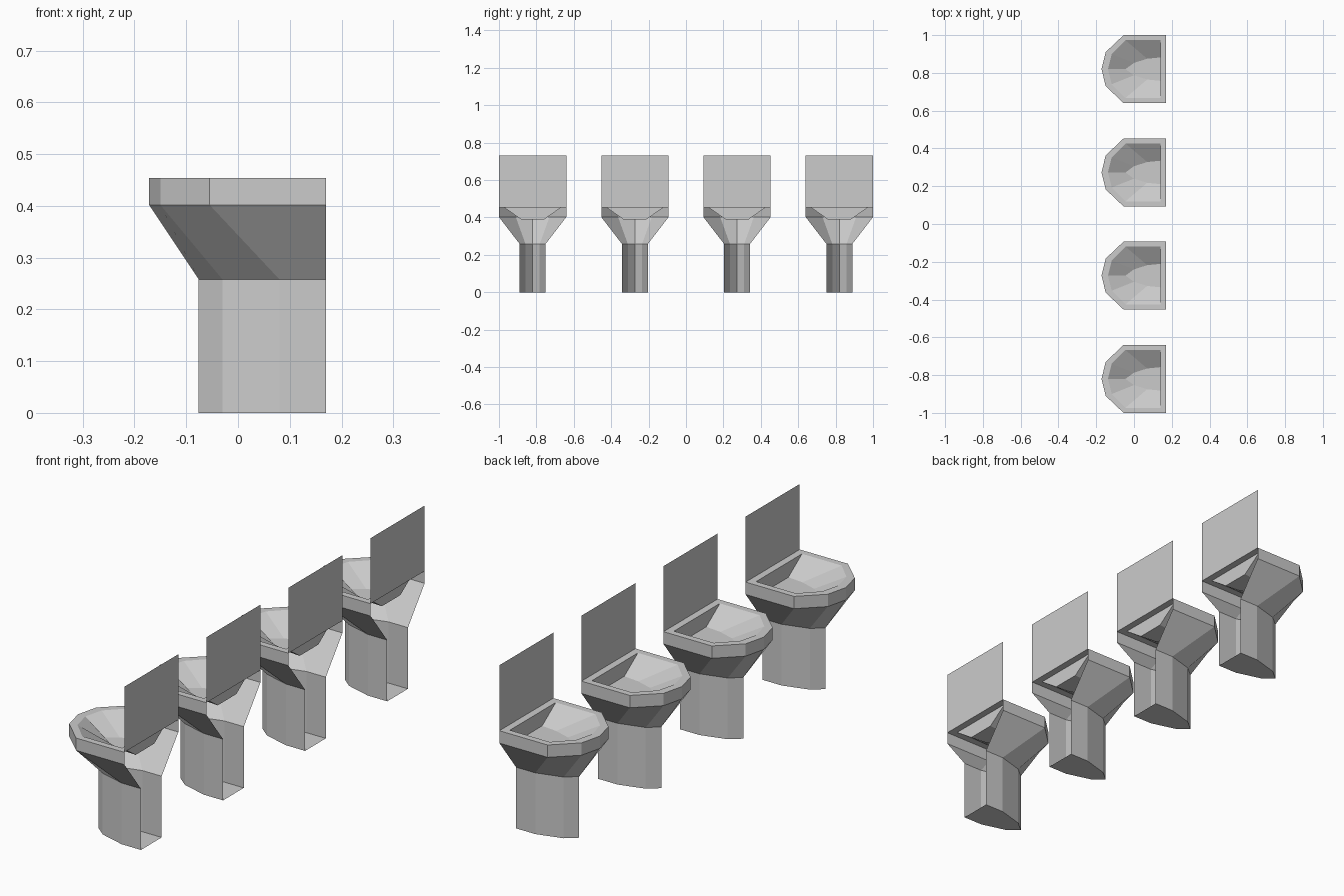
import bpy

if "Cube" in bpy.data.objects:
    bpy.data.objects.remove(bpy.data.objects["Cube"])

# Half outlines (x, y) from the wall side round to the front point
RIM = [(0.17, 0.18), (-0.055, 0.18), (-0.15, 0.09), (-0.172, 0)]
INNER = [(0.14, 0.153), (-0.045, 0.153), (-0.118, 0.08), (-0.138, 0)]
FLOOR = [(0.14, 0.062), (0.07, 0.055), (0.0, 0.033), (-0.045, 0)]
FOOT = [(0.17, 0.069), (0.08, 0.069), (-0.03, 0.038), (-0.076, 0)]


def ring(half, z):
    """Mirror a half outline into a full ring at height z."""
    pts = half + [(x, -y) for x, y in reversed(half[:-1])]
    return [(x, y, z) for x, y in pts]


def loft(name, rings, y, closed=False, cap=False):
    """Skin stacked rings; the wall side stays open unless closed."""
    n = len(rings[0])
    verts = [v for r in rings for v in r]
    faces = []
    for k in range(len(rings) - 1):
        a, b = k * n, (k + 1) * n
        for i in range(n if closed else n - 1):
            j = (i + 1) % n
            faces.append((a + i, a + j, b + j, b + i))
    if cap == 'first':
        faces.append(tuple(reversed(range(n))))
    elif cap == 'last':
        faces.append(tuple(range((len(rings) - 1) * n, len(rings) * n)))
    mesh = bpy.data.meshes.new(name)
    mesh.from_pydata(verts, [], faces)
    ob = bpy.data.objects.new(name, mesh)
    ob.location.y = y
    bpy.context.collection.objects.link(ob)


for y in (-0.82, -0.273, 0.273, 0.82):
    # pedestal, tapered underside and rim band, open towards the wall
    loft("pedestal", [ring(FOOT, 0), ring(FOOT, 0.258),
                      ring(RIM, 0.402), ring(RIM, 0.454)], y, cap='first')
    # flat rim top and sunken bowl with a floor
    loft("bowl", [ring(RIM, 0.454), ring(INNER, 0.454),
                  ring(FLOOR, 0.39)], y, closed=True, cap='last')
    # upright back panel
    loft("back_panel", [[(0.17, 0.18, 0.454), (0.17, -0.18, 0.454)],
                        [(0.17, 0.18, 0.73), (0.17, -0.18, 0.73)]], y)
